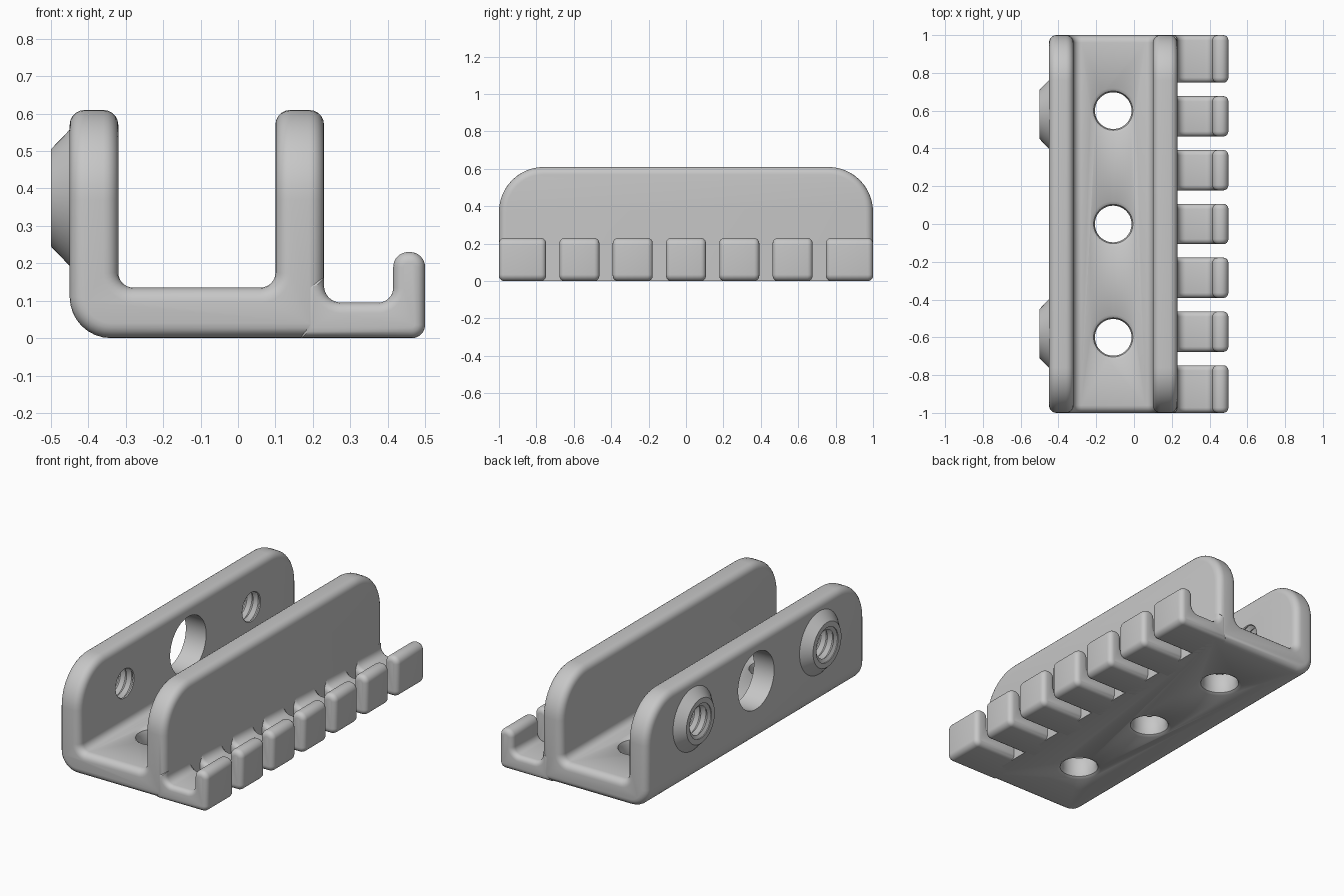
import bpy
import bmesh
from math import cos, sin, pi, radians
from mathutils import Vector

old = bpy.data.objects.get("Cube")
if old:
    bpy.data.objects.remove(old, do_unlink=True)

# One plain grey for everything
grey = bpy.data.materials.new("plain grey")
grey.use_nodes = True
GREY = (0.57, 0.57, 0.57, 1)
grey.diffuse_color = GREY
grey.node_tree.nodes["Principled BSDF"].inputs["Base Color"].default_value = GREY


def finish(bm, name):
    bmesh.ops.recalc_face_normals(bm, faces=bm.faces[:])
    mesh = bpy.data.meshes.new(name)
    bm.to_mesh(mesh)
    bm.free()
    mesh.materials.append(grey)
    ob = bpy.data.objects.new(name, mesh)
    bpy.context.collection.objects.link(ob)
    return ob


def activate(ob):
    bpy.ops.object.select_all(action='DESELECT')
    ob.select_set(True)
    bpy.context.view_layer.objects.active = ob


def rounded(corners, steps=8):
    """Outline with square corners (x, z, radius) rounded off."""
    pts = []
    for i, (x, z, r) in enumerate(corners):
        p = Vector((x, z))
        if r == 0:
            pts.append(p)
            continue
        da = (Vector(corners[i - 1][:2]) - p).normalized()
        db = (Vector(corners[(i + 1) % len(corners)][:2]) - p).normalized()
        for k in range(steps + 1):
            t = k / steps * pi / 2
            pts.append(p + (da + db - db * cos(t) - da * sin(t)) * r)
    return pts


def extrude(corners, y0, y1):
    bm = bmesh.new()
    face = bm.faces.new([bm.verts.new((p.x, y0, p.y)) for p in rounded(corners)])
    res = bmesh.ops.extrude_face_region(bm, geom=[face], use_keep_orig=True)
    new = [v for v in res["geom"] if isinstance(v, bmesh.types.BMVert)]
    bmesh.ops.translate(bm, verts=new, vec=(0, y1 - y0, 0))
    bmesh.ops.recalc_face_normals(bm, faces=bm.faces[:])
    return bm


def bevel(bm, edges, size, segments):
    bmesh.ops.bevel(bm, geom=edges, offset=size, segments=segments, profile=0.5,
                    affect='EDGES', offset_type='OFFSET', clamp_overlap=False)


def lathe(bm, points, axis, centre, n=48):
    """Add a closed turned solid; points are (radius, position along axis)."""
    rings = []
    for r, h in points:
        ring = []
        for k in range(n):
            a, b = r * cos(2 * pi * k / n), r * sin(2 * pi * k / n)
            co = (h, a, b) if axis == 'X' else (a, b, h)
            ring.append(bm.verts.new(Vector(co) + Vector(centre)))
        rings.append(ring)
    for lo, hi in zip(rings, rings[1:]):
        for k in range(n):
            j = (k + 1) % n
            bm.faces.new((lo[k], lo[j], hi[j], hi[k]))
    bm.faces.new(rings[0][::-1])
    bm.faces.new(rings[-1])


def cut(ob, cutter):
    activate(ob)
    mod = ob.modifiers.new("cut", 'BOOLEAN')
    mod.operation = 'DIFFERENCE'
    mod.solver = 'EXACT'
    mod.object = cutter
    bpy.ops.object.modifier_apply(modifier=mod.name)


TOP, FLOOR = 0.61, 0.135
HOLE_Z, BOSS_Y = 0.375, 0.58

# Channel body: floor with two walls, fillets inside
bm = extrude([(-0.45, 0, 0.11), (0.23, 0, 0), (0.23, TOP, 0), (0.1, TOP, 0),
              (0.1, FLOOR, 0.04), (-0.32, FLOOR, 0.04),
              (-0.32, TOP, 0), (-0.45, TOP, 0)], -1, 1)
ends = [e for e in bm.edges
        if all(v.co.z > TOP - 0.01 for v in e.verts)
        and abs(e.verts[0].co.y - e.verts[1].co.y) < 0.01]
bevel(bm, ends, 0.24, 12)
bm.normal_update()
sharp = [e for e in bm.edges if e.calc_face_angle(0) > radians(40)
         and not all(v.co.x > 0.22 and v.co.z < 0.01 for v in e.verts)]
bevel(bm, sharp, 0.04, 5)
body = finish(bm, "channel_body")

# Conical bosses on the outer wall
bosses = []
for side, y in (("front", -BOSS_Y), ("back", BOSS_Y)):
    bm = bmesh.new()
    lathe(bm, [(0.13, -0.5), (0.182, -0.45), (0.182, -0.445)], 'X', (0, y, HOLE_Z))
    bosses.append(finish(bm, side + "_boss"))

# Threaded holes through bosses and wall
bm = bmesh.new()
thread = [(0.1, -0.52), (0.1, -0.495)]
thread += [(0.098 if k % 2 else 0.08, -0.485 + 0.02 * k) for k in range(10)]
for y in (-BOSS_Y, BOSS_Y):
    lathe(bm, thread, 'X', (0, y, HOLE_Z))
thread_cutter = finish(bm, "thread_cutter")

# Large wall hole and the three floor holes with softened rims
bm = bmesh.new()
lathe(bm, [(0.165, -0.6), (0.165, -0.2)], 'X', (0, 0, HOLE_Z), 64)
half = [(0.14, -0.02), (0.12, 0), (0.104, 0.01), (0.097, 0.03)]
rim = half + [(r, FLOOR - h) for r, h in reversed(half)]
for y in (-0.6, 0, 0.6):
    lathe(bm, rim, 'Z', (-0.11, y, 0))
hole_cutter = finish(bm, "hole_cutter")

cut(body, hole_cutter)
cut(body, thread_cutter)
for boss in bosses:
    cut(boss, thread_cutter)
for cutter in (hole_cutter, thread_cutter):
    bpy.data.objects.remove(cutter, do_unlink=True)

# Row of seven hooked fingers, the end ones slightly wider
fingers = []
for i in range(-3, 4):
    mid, w = 0.285 * i, 0.107
    y0 = -1 if i == -3 else mid - w
    y1 = 1 if i == 3 else mid + w
    bm = extrude([(0.17, 0, 0), (0.5, 0, 0.035), (0.5, 0.23, 0.04), (0.415, 0.23, 0.04),
                  (0.415, 0.095, 0.04), (0.23, 0.095, 0.045),
                  (0.23, 0.16, 0), (0.17, 0.16, 0)], y0, y1)
    caps = [e for e in bm.edges if abs(e.verts[0].co.y - e.verts[1].co.y) < 0.01]
    bevel(bm, caps, 0.028, 4)
    fingers.append(finish(bm, "hook_finger_%d" % (i + 4)))

# Smooth shading that keeps hard edges
for ob in [body] + bosses + fingers:
    activate(ob)
    bpy.ops.object.shade_smooth_by_angle(angle=radians(35))
